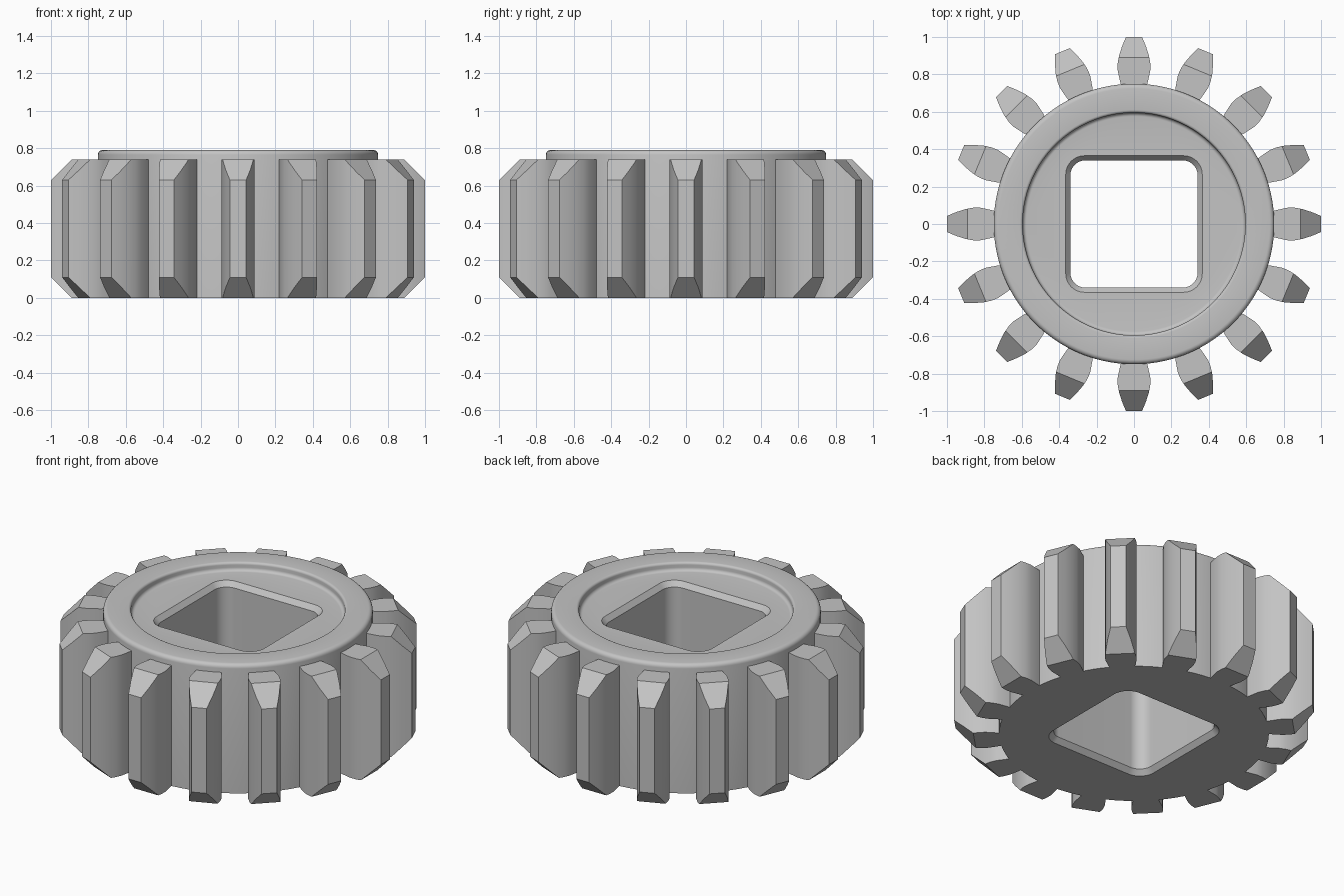
import bpy, bmesh
from math import radians, sin, cos, pi
from mathutils import Vector

cube = bpy.data.objects.get("Cube")
if cube:
    bpy.data.objects.remove(cube, do_unlink=True)

SEG = 96            # points around every ring
TEETH = 16
TOP, TOOTH_TOP = 0.79, 0.74

grey = bpy.data.materials.new("plain_grey")
grey.use_nodes = True
colour = (0.55, 0.55, 0.55, 1)
grey.diffuse_color = colour
grey.node_tree.nodes["Principled BSDF"].inputs["Base Color"].default_value = colour


def finish(bm, name):
    """Turn a bmesh into a smooth-shaded object with sharp edges kept."""
    bmesh.ops.recalc_face_normals(bm, faces=bm.faces)
    mesh = bpy.data.meshes.new(name)
    bm.to_mesh(mesh)
    bm.free()
    mesh.materials.append(grey)
    ob = bpy.data.objects.new(name, mesh)
    bpy.context.collection.objects.link(ob)
    bpy.ops.object.select_all(action='DESELECT')
    ob.select_set(True)
    bpy.context.view_layer.objects.active = ob
    bpy.ops.object.shade_smooth_by_angle(angle=radians(30))
    return ob


def circle(r, z):
    angles = [(i + 0.5) * 2 * pi / SEG for i in range(SEG)]
    return [(r * cos(a), r * sin(a), z) for a in angles]


def rounded_square(half, radius, z):
    pts, n = [], SEG // 4
    for k in range(4):
        mid = radians(45 + 90 * k)
        c = (half - radius) * 2 ** 0.5
        for j in range(n):
            a = radians(90 * (k + j / (n - 1)))
            pts.append((c * cos(mid) + radius * cos(a), c * sin(mid) + radius * sin(a), z))
    return pts


def arc(cr, cz, rad, start, end, steps=5):
    """Fillet in the radius/height plane, as rings."""
    angles = [radians(start + (end - start) * i / steps) for i in range(steps + 1)]
    return [circle(cr + rad * cos(a), cz + rad * sin(a)) for a in angles]


# Hub: rounded rim, shallow recess and chamfered square bore, in one closed skin
rings = [circle(0.75, 0)]
rings += arc(0.725, TOP - 0.025, 0.025, 0, 90)           # outer rim edge
rings += arc(0.61, TOP - 0.015, 0.015, 90, 180)          # recess lip
rings += arc(0.575, TOOTH_TOP + 0.02, 0.02, 0, -90)      # recess floor fillet
rings += [rounded_square(0.365, 0.1, TOOTH_TOP),
          rounded_square(0.34, 0.08, TOOTH_TOP - 0.03),
          rounded_square(0.34, 0.08, 0.03),
          rounded_square(0.365, 0.1, 0)]
bm = bmesh.new()
loops = [[bm.verts.new(p) for p in ring] for ring in rings]
for a, b in zip(loops, loops[1:] + loops[:1]):
    for i in range(SEG):
        j = (i + 1) % SEG
        bm.faces.new((a[i], a[j], b[j], b[i]))
finish(bm, "hub")

# Tooth: curved flank profile (radius, half width), extruded and chamfered at the tip
flank = [(0.72, 0.064), (0.76, 0.074), (0.82, 0.087), (0.86, 0.087),
         (0.9, 0.08), (0.95, 0.064), (1.0, 0.043)]
outline = flank + [(r, -w) for r, w in reversed(flank)]
bm = bmesh.new()
base = bm.faces.new([bm.verts.new((r, w, 0)) for r, w in outline])
up = bmesh.ops.extrude_face_region(bm, geom=[base])
bmesh.ops.translate(bm, vec=(0, 0, TOOTH_TOP),
                    verts=[v for v in up["geom"] if isinstance(v, bmesh.types.BMVert)])
for z, side in ((TOOTH_TOP, 1), (0, -1)):
    cut = bmesh.ops.bisect_plane(bm, geom=bm.verts[:] + bm.edges[:] + bm.faces[:],
                                 plane_co=(0.89, 0, z), plane_no=Vector((1, 0, side)),
                                 clear_outer=True)
    edges = [e for e in cut["geom_cut"] if isinstance(e, bmesh.types.BMEdge)]
    bmesh.ops.edgenet_fill(bm, edges=edges)
tooth = finish(bm, "tooth_01")

# Remaining teeth share the same mesh
for i in range(1, TEETH):
    copy = bpy.data.objects.new(f"tooth_{i + 1:02d}", tooth.data)
    copy.rotation_euler.z = 2 * pi * i / TEETH
    bpy.context.collection.objects.link(copy)
